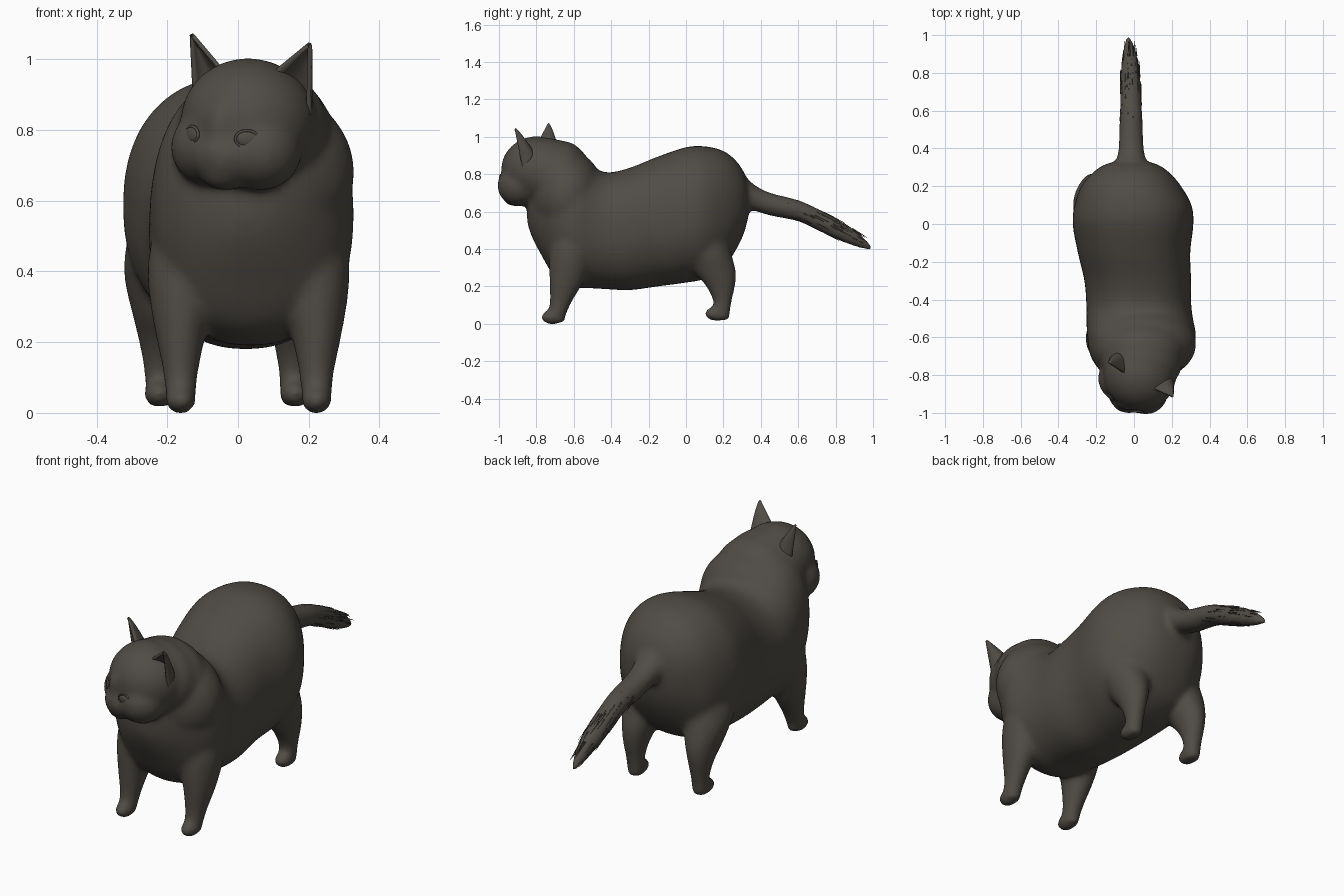
import bpy, bmesh, math, random
from mathutils import Matrix, Vector

if "Cube" in bpy.data.objects:
    bpy.data.objects.remove(bpy.data.objects["Cube"])

random.seed(4)
fur = bpy.data.materials.new("dark grey brown fur")
fur.diffuse_color = (0.08, 0.071, 0.06, 1)
fur.use_nodes = True
fur.node_tree.nodes["Principled BSDF"].inputs["Base Color"].default_value = fur.diffuse_color


def finish(bm, name):
    bmesh.ops.recalc_face_normals(bm, faces=bm.faces)
    me = bpy.data.meshes.new(name)
    bm.to_mesh(me)
    bm.free()
    me.materials.append(fur)
    for p in me.polygons:
        p.use_smooth = True
    ob = bpy.data.objects.new(name, me)
    bpy.context.collection.objects.link(ob)
    return ob


def spline(rows, steps=5):
    """Catmull-Rom interpolation of the section rows."""
    out = []
    v = [Vector(r) for r in rows]
    for i in range(len(v) - 1):
        p0, p1, p2, p3 = v[max(i - 1, 0)], v[i], v[i + 1], v[min(i + 2, len(v) - 1)]
        for s in range(steps):
            t = s / steps
            out.append(0.5 * (2 * p1 + (p2 - p0) * t + (2 * p0 - 5 * p1 + 4 * p2 - p3) * t * t
                              + (3 * p1 - p0 - 3 * p2 + p3) * t ** 3))
    return out + [v[-1]]


def loft(bm, rows, axis, power=2.0, n=40):
    """Skin superellipse sections (x, y, z, half width, half depth)."""
    rings = []
    for cx, cy, cz, a, b in spline(rows):
        a, b = max(a, 0.003), max(b, 0.003)
        ring = []
        for k in range(n):
            t = 2 * math.pi * k / n
            c, s = math.cos(t), math.sin(t)
            u = a * math.copysign(abs(c) ** (2 / power), c)
            w = b * math.copysign(abs(s) ** (2 / power), s)
            ring.append(bm.verts.new((cx + u, cy, cz + w) if axis == 'y' else (cx + u, cy + w, cz)))
        rings.append(ring)
    for r, q in zip(rings, rings[1:]):
        for k in range(n):
            bm.faces.new((r[k], r[(k + 1) % n], q[(k + 1) % n], q[k]))
    bm.faces.new(rings[0])
    bm.faces.new(rings[-1])


def ball(bm, pos, radii, frame=Matrix()):
    m = frame @ Matrix.Translation(pos) @ Matrix.Diagonal((*radii, 1))
    bmesh.ops.create_uvsphere(bm, u_segments=32, v_segments=20, radius=1, matrix=m)


# Head frame: turned to one side and slightly tilted
head = (Matrix.Translation((0.03, -0.80, 0.82)) @ Matrix.Rotation(math.radians(-28), 4, 'Z')
        @ Matrix.Rotation(0.07, 4, 'Y'))

bm = bmesh.new()
# Torso: y, centre x, half width, bottom, top
torso = [(-0.85, .02, .03, .55, .66), (-0.83, .02, .11, .48, .78), (-0.78, .02, .195, .38, .88),
         (-0.70, .03, .26, .25, .96), (-0.60, .04, .288, .195, .94), (-0.50, .03, .282, .19, .845),
         (-0.42, .025, .278, .185, .81), (-0.30, .02, .283, .18, .835), (-0.15, 0, .298, .2, .895),
         (0, -.005, .32, .22, .945), (.10, -.005, .31, .24, .95), (.20, -.015, .265, .3, .925),
         (.27, -.015, .205, .4, .87), (.315, -.015, .14, .5, .80), (.338, -.015, .05, .6, .72)]
loft(bm, [(cx, y, (b + t) / 2, w, (t - b) / 2) for y, cx, w, b, t in torso], 'y', 2.25)
# Shoulders and neck
ball(bm, (.05, -.635, .68), (.28, .2, .25))
ball(bm, (.045, -.67, .77), (.23, .17, .21))
ball(bm, (.042, -.73, .8), (.215, .17, .192))
# Tail
tail = [(-.015, .25, .74, .12, .13), (-.015, .32, .70, .088, .088), (-.015, .37, .672, .072, .07),
        (-.015, .45, .64, .065, .062), (-.016, .6, .605, .06, .058), (-.018, .7, .56, .057, .059),
        (-.02, .8, .51, .052, .057), (-.022, .9, .46, .038, .046), (-.028, .96, .425, .025, .028),
        (-.03, .995, .405, .011, .013)]
loft(bm, tail, 'y')
# Legs: side offset, y, z, half width, half depth
front = [(.16, -.57, .56, .1, .14), (.18, -.60, .42, .105, .125), (.187, -.62, .32, .093, .112),
         (.192, -.64, .22, .071, .09), (.192, -.668, .12, .051, .06), (.192, -.69, .05, .043, .05),
         (.192, -.69, .01, .036, .042)]
rear = [(.13, .04, .60, .13, .16), (.165, .08, .45, .125, .145), (.178, .12, .37, .112, .125),
        (.186, .155, .28, .083, .112), (.19, .185, .2, .06, .078), (.19, .195, .12, .046, .05),
        (.19, .19, .05, .042, .045), (.19, .19, .02, .035, .04)]
for rows, centre, paw_y, paw_z in ((front, .03, -.715, .036), (rear, -.03, .16, .054)):
    for side in (-1, 1):
        loft(bm, [(centre + side * d, y, z, a, b) for d, y, z, a, b in rows], 'z')
        ball(bm, (centre + side * .192, paw_y, paw_z), (.044, .062, .04))
# Skull, muzzle, chin, bridge, nose and cheeks
ball(bm, (0, 0, .005), (.194, .188, .178), head)
ball(bm, (0, -.13, -.095), (.1, .088, .085), head)
ball(bm, (0, -.125, -.145), (.07, .075, .048), head)
ball(bm, (0, -.145, -.015), (.05, .062, .09), head)
ball(bm, (0, -.212, -.078), (.022, .014, .014), head)
for side in (-1, 1):
    ball(bm, (side * .077, -.065, -.075), (.118, .118, .112), head)
body = finish(bm, "cat_body")
mod = body.modifiers.new("blend", 'REMESH')
mod.mode = 'VOXEL'
mod.voxel_size = 0.011
mod.use_smooth_shade = True
mod = body.modifiers.new("soften", 'SMOOTH')
mod.factor = 0.5
mod.iterations = 22

# Eyes with slim lids
for side, label in ((-1, "right"), (1, "left")):
    bm = bmesh.new()
    face = head @ Matrix.Translation((side * .088, -.169, -.04)) @ Matrix.Rotation(side * .5, 4, 'Z')
    ball(bm, (0, 0, 0), (.032, .011, .023), face)
    lid = [[bm.verts.new(face @ Vector(((.033 + .004 * math.cos(q)) * math.cos(p), -.002 + .005 * math.sin(q),
                                        (.024 + .004 * math.cos(q)) * math.sin(p))))
            for q in [j * math.tau / 8 for j in range(8)]] for p in [i * math.tau / 28 for i in range(28)]]
    for i in range(28):
        for j in range(8):
            a, b = lid[i], lid[(i + 1) % 28]
            bm.faces.new((a[j], b[j], b[(j + 1) % 8], a[(j + 1) % 8]))
    finish(bm, label + "_eye")

# Ears: cupped triangular shells
for side, label in ((-1, "right"), (1, "left")):
    bm = bmesh.new()
    inner, outer = Vector((side * .065, -.03, .13)), Vector((side * .182, .015, .02))
    tip, cup = Vector((side * .19, -.02, .238)), Vector((side * .015, .065, .02))
    n = 12
    grid = []
    for j in range(n + 1):
        v = j / n
        row = []
        for i in range(n + 1):
            u = i / n
            base = inner.lerp(outer, u)
            p = base.lerp(tip, v * .985) + cup * (4 * u * (1 - u) * (1 - v) ** .8)
            row.append(bm.verts.new(head @ p))
        grid.append(row)
    for j in range(n):
        for i in range(n):
            bm.faces.new((grid[j][i], grid[j][i + 1], grid[j + 1][i + 1], grid[j + 1][i]))
    ear = finish(bm, label + "_ear")
    mod = ear.modifiers.new("thickness", 'SOLIDIFY')
    mod.thickness = 0.012
    mod.offset = 0

# Fur tufts lying along the tail
bm = bmesh.new()
path = spline(tail, 8)
for k in range(60):
    s = random.choice([p for p in path if .5 < p[1] < .92])
    t = random.uniform(0, math.tau)
    out = Vector((math.cos(t), 0, math.sin(t)))
    root = Vector((s[0] + .93 * s[3] * out.x, s[1], s[2] + .93 * s[4] * out.z))
    length = min(random.uniform(.05, .09), .98 - s[1])
    d = (Vector((-.01, 1, -.5)) - out * (.1 if s[1] > .8 else -.03)).normalized()
    rot = d.to_track_quat('Z', 'Y').to_matrix().to_4x4()
    bmesh.ops.create_cone(bm, cap_ends=True, segments=5, radius1=.003, radius2=.0005, depth=length,
                          matrix=Matrix.Translation(root + d * length / 2) @ rot)
finish(bm, "tail_fur")
